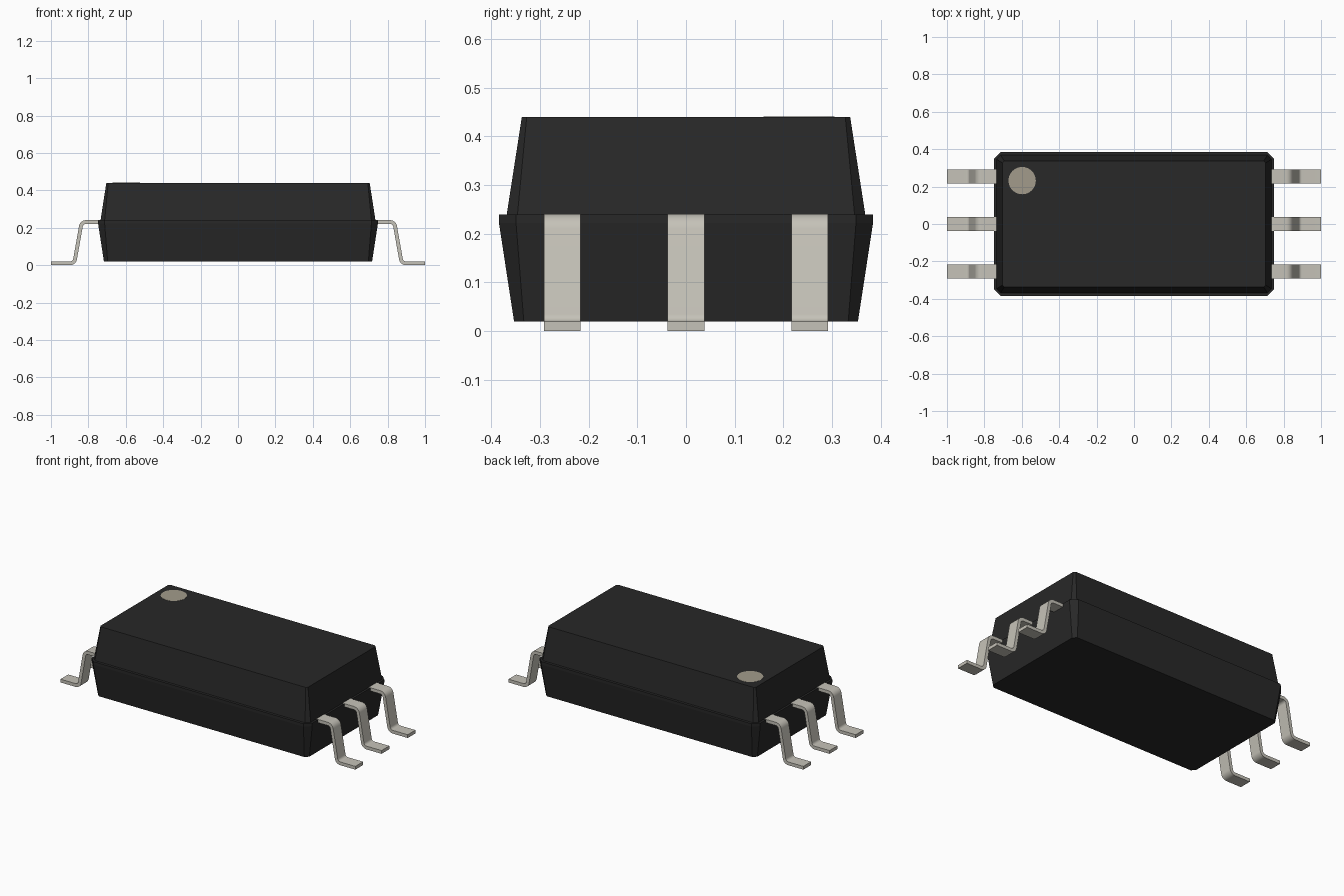
import bpy, bmesh, math
from mathutils import Vector

cube = bpy.data.objects.get("Cube")
if cube:
    bpy.data.objects.remove(cube, do_unlink=True)


def material(name, rgb):
    m = bpy.data.materials.new(name)
    m.use_nodes = True
    m.diffuse_color = (*rgb, 1)
    bsdf = m.node_tree.nodes["Principled BSDF"]
    bsdf.inputs["Base Color"].default_value = (*rgb, 1)
    bsdf.inputs["Roughness"].default_value = 0.6
    return m


BLACK = material("black plastic", (0.021, 0.021, 0.021))
METAL = material("tinned metal", (0.56, 0.54, 0.48))
TAN = material("marker tan", (0.36, 0.33, 0.26))


def finish(name, bm, mat):
    bmesh.ops.recalc_face_normals(bm, faces=bm.faces)
    mesh = bpy.data.meshes.new(name)
    bm.to_mesh(mesh)
    bm.free()
    mesh.materials.append(mat)
    ob = bpy.data.objects.new(name, mesh)
    bpy.context.collection.objects.link(ob)
    return ob


def loft(bm, rings):
    """Skin a list of closed rings and cap both ends."""
    loops = [[bm.verts.new(p) for p in ring] for ring in rings]
    n = len(loops[0])
    for a, b in zip(loops, loops[1:]):
        for i in range(n):
            j = (i + 1) % n
            bm.faces.new((a[i], a[j], b[j], b[i]))
    bm.faces.new(loops[0])
    bm.faces.new(loops[-1])


def chamfered(x, y, c, z):
    """Rectangle ring with cut corners."""
    return [(x, c - y, z), (x, y - c, z), (x - c, y, z), (c - x, y, z),
            (-x, y - c, z), (-x, c - y, z), (c - x, -y, z), (x - c, -y, z)]


# Moulded body: tapered lower half, narrow parting ledge, tapered upper half
bm = bmesh.new()
loft(bm, [chamfered(0.717, 0.353, 0.02, 0.02),
          chamfered(0.748, 0.384, 0.035, 0.222),
          chamfered(0.748, 0.384, 0.035, 0.24),
          chamfered(0.735, 0.368, 0.022, 0.24),
          chamfered(0.704, 0.337, 0.01, 0.44)])
finish("body", bm, BLACK)

# Round marker at the first pin
bm = bmesh.new()
bmesh.ops.create_cone(bm, cap_ends=True, segments=48, radius1=0.073,
                      radius2=0.073, depth=0.002)
bmesh.ops.translate(bm, verts=bm.verts, vec=(-0.598, 0.232, 0.44))
finish("pin_marker", bm, TAN)


def rounded_path(points, radius, steps=6):
    """Polyline with each inner corner replaced by an arc."""
    pts = [Vector(p) for p in points]
    out = [pts[0]]
    for a, p, b in zip(pts, pts[1:], pts[2:]):
        u, v = (a - p).normalized(), (b - p).normalized()
        half = u.angle(v) / 2
        centre = p + (u + v).normalized() * radius / math.sin(half)
        start = p + u * radius / math.tan(half) - centre
        end = p + v * radius / math.tan(half) - centre
        out += [centre + start.lerp(end, i / steps).normalized() * radius
                for i in range(steps + 1)]
    return out + [pts[-1]]


def lead(name, side, y, width=0.075, thick=0.02):
    path = rounded_path([(0.73, 0.2305), (0.836, 0.2305), (0.875, 0.01), (1, 0.01)], 0.027)
    rings = []
    for i, p in enumerate(path):
        # average the directions of the neighbouring segments
        d = Vector((0, 0))
        if i:
            d += (p - path[i - 1]).normalized()
        if i < len(path) - 1:
            d += (path[i + 1] - p).normalized()
        n = Vector((-d.y, d.x)).normalized() * thick / 2
        a, b = p + n, p - n
        rings.append([(side * q.x, y + s * width / 2, q.y)
                      for q, s in ((a, -1), (a, 1), (b, 1), (b, -1))])
    bm = bmesh.new()
    loft(bm, rings)
    ob = finish(name, bm, METAL)
    bpy.ops.object.select_all(action="DESELECT")
    ob.select_set(True)
    bpy.context.view_layer.objects.active = ob
    bpy.ops.object.shade_smooth_by_angle(angle=math.radians(35))


# Three bent leads on each end
for side, label in ((1, "left"), (-1, "right")):
    for row, place in ((-1, "front"), (0, "middle"), (1, "back")):
        lead(f"{label}_{place}_lead", side, row * 0.254)
